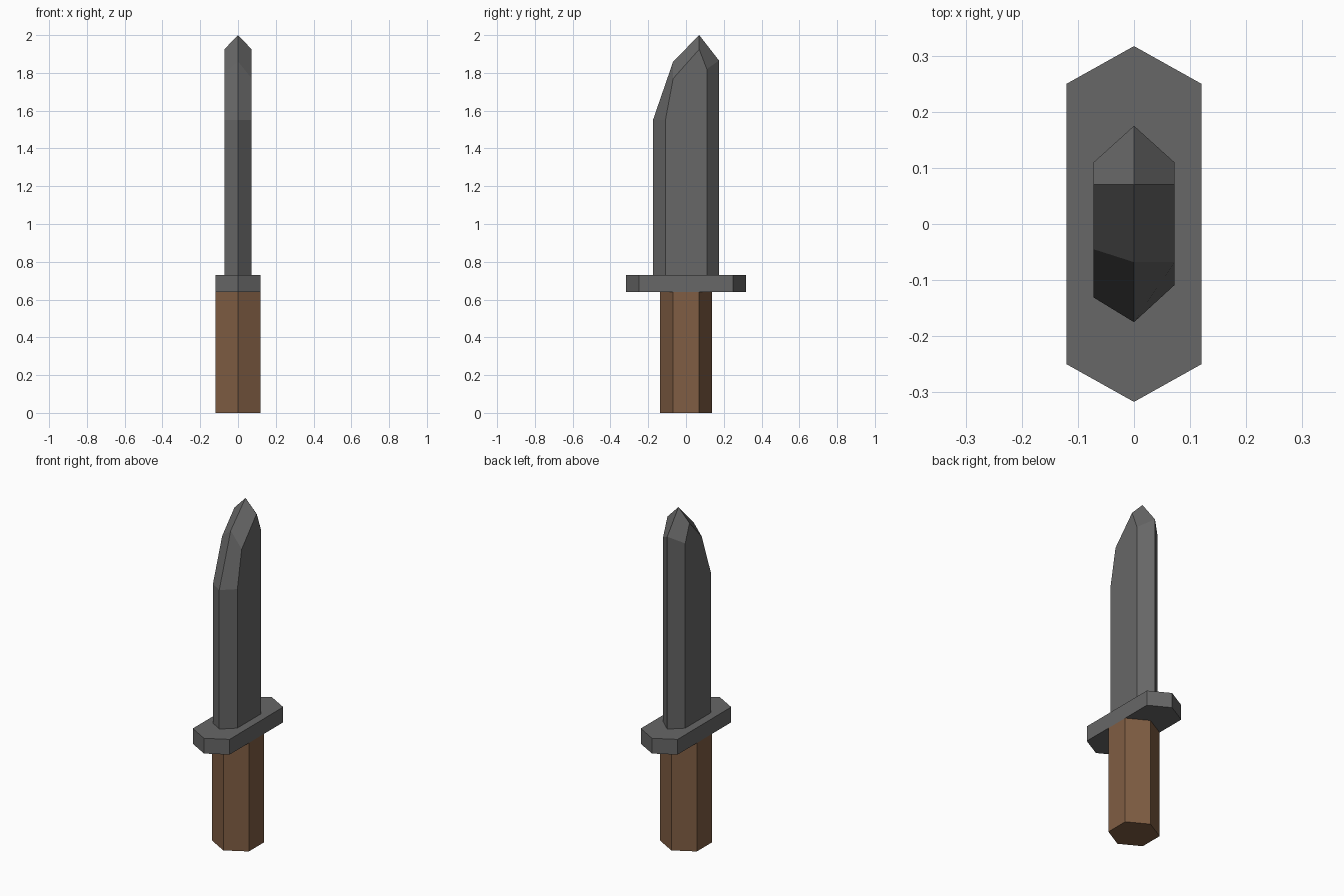
import bpy, bmesh

if "Cube" in bpy.data.objects:
    bpy.data.objects.remove(bpy.data.objects["Cube"])


def material(name, rgb):
    m = bpy.data.materials.new(name)
    m.diffuse_color = (*rgb, 1)
    m.use_nodes = True
    m.node_tree.nodes["Principled BSDF"].inputs["Base Color"].default_value = m.diffuse_color
    return m


steel = material("dark steel", (0.136, 0.136, 0.136))
wood = material("brown wood", (0.214, 0.110, 0.056))


def finish(bm, name, mat):
    bmesh.ops.recalc_face_normals(bm, faces=bm.faces)
    mesh = bpy.data.meshes.new(name)
    bm.to_mesh(mesh)
    bm.free()
    mesh.materials.append(mat)
    bpy.context.collection.objects.link(bpy.data.objects.new(name, mesh))


def hex_prism(name, mat, half_x, shoulder_y, point_y, z0, z1):
    """Upright prism with a pointed front and back."""
    outline = [(0, -point_y), (half_x, -shoulder_y), (half_x, shoulder_y),
               (0, point_y), (-half_x, shoulder_y), (-half_x, -shoulder_y)]
    bm = bmesh.new()
    base = bm.faces.new([bm.verts.new((x, y, z0)) for x, y in outline])
    top = bmesh.ops.extrude_face_region(bm, geom=[base], use_keep_orig=True)["geom"]
    for v in top:
        if isinstance(v, bmesh.types.BMVert):
            v.co.z = z1
    finish(bm, name, mat)


# Handle and cross guard
hex_prism("handle", wood, 0.12, 0.07, 0.137, 0, 0.64)
hex_prism("guard", steel, 0.12, 0.25, 0.317, 0.64, 0.73)

# Blade: (y, z) outlines of left flat, central ridge and right flat,
# running up the cutting edge, over the tip and down the spine
left = [(-0.131, 0.73), (-0.131, 1.55), (-0.045, 1.80), (0.07, 1.925), (0.11, 1.82), (0.11, 0.73)]
ridge = [(-0.175, 0.73), (-0.175, 1.55), (-0.068, 1.86), (0.07, 2.0), (0.175, 1.865), (0.175, 0.73)]
right = [(-0.109, 0.73), (-0.109, 1.55), (-0.068, 1.77), (0.07, 1.925), (0.11, 1.82), (0.11, 0.73)]

bm = bmesh.new()
L, M, R = [[bm.verts.new((x, y, z)) for y, z in line]
           for x, line in ((-0.072, left), (0, ridge), (0.072, right))]
for a, b in ((L, M), (M, R)):
    for i in range(len(a) - 1):
        bm.faces.new((a[i], b[i], b[i + 1], a[i + 1]))
bm.faces.new(L)
bm.faces.new(R)
bm.faces.new((L[0], M[0], R[0], R[-1], M[-1], L[-1]))
finish(bm, "blade", steel)
